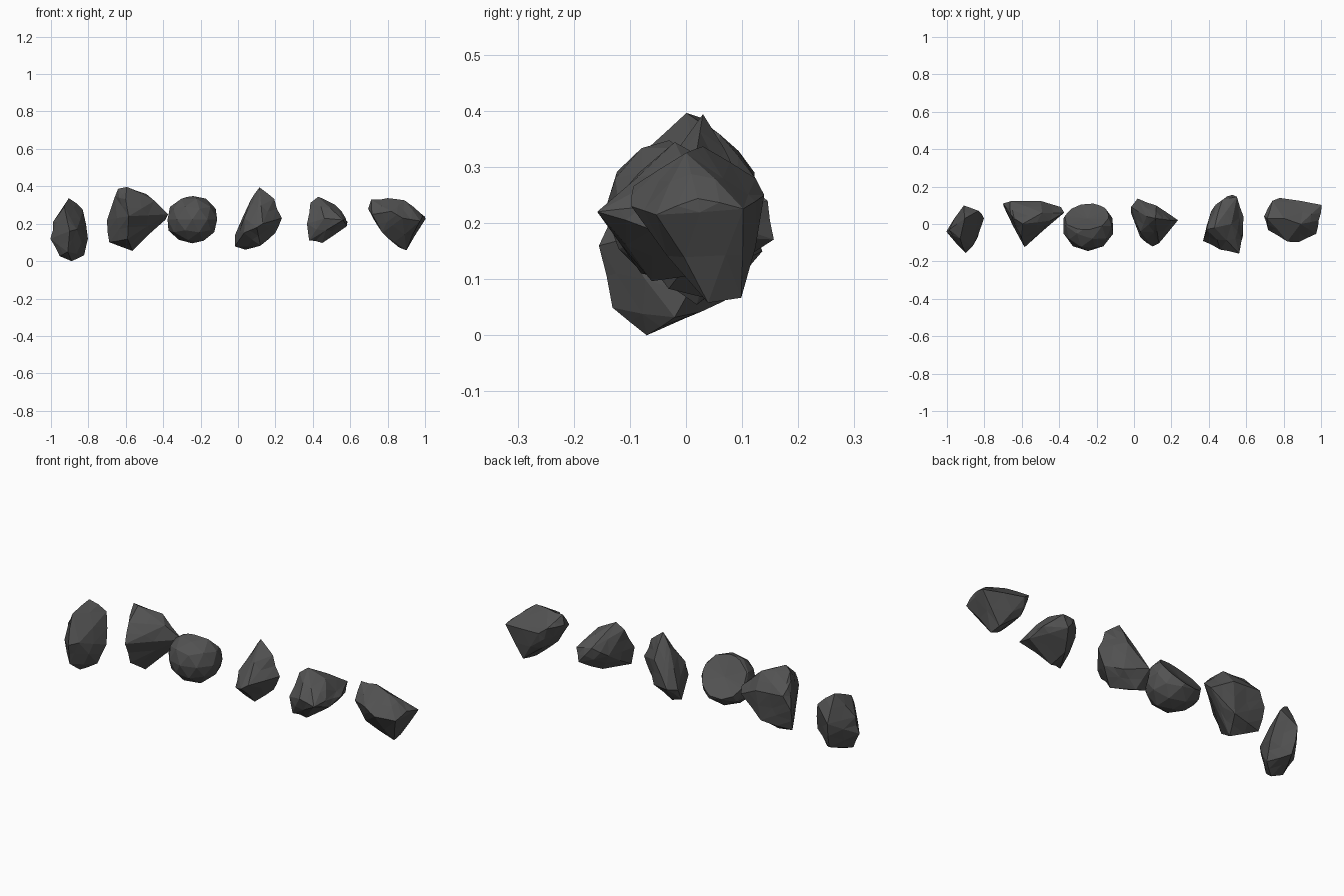
import bpy, bmesh, random
from mathutils import Vector

if "Cube" in bpy.data.objects:
    bpy.data.objects.remove(bpy.data.objects["Cube"])

random.seed(4)
stone = bpy.data.materials.new("dark_stone")
stone.diffuse_color = (0.085, 0.085, 0.085, 1)
stone.use_nodes = True
stone.node_tree.nodes["Principled BSDF"].inputs["Base Color"].default_value = stone.diffuse_color


def finish(bm, name):
    bmesh.ops.recalc_face_normals(bm, faces=bm.faces)
    mesh = bpy.data.meshes.new(name)
    bm.to_mesh(mesh)
    bm.free()
    mesh.materials.append(stone)
    bpy.context.collection.objects.link(bpy.data.objects.new(name, mesh))


def rock(name, corners, rough=0.004):
    """Chipped stone: hull over its corners, then slightly uneven facets."""
    bm = bmesh.new()
    for c in corners:
        bm.verts.new(c)
    bmesh.ops.convex_hull(bm, input=bm.verts)
    loose = [v for v in bm.verts if not v.link_faces]
    bmesh.ops.delete(bm, geom=loose, context='VERTS')
    old = set(bm.verts)
    edges = [e for e in bm.edges if e.calc_length() > 0.07]
    bmesh.ops.subdivide_edges(bm, edges=edges, cuts=1)
    bmesh.ops.triangulate(bm, faces=bm.faces)
    bm.normal_update()
    for v in bm.verts:
        if v not in old:
            v.co += v.normal * random.uniform(-rough, rough * 1.4)
    finish(bm, name)


# tall upright stone at the far left
rock("tall_rock", [
    (-.905, .03, .338), (-.93, -.08, .295), (-.83, .07, .275), (-.80, .03, .12),
    (-.82, -.02, .03), (-.89, -.07, 0), (-.95, -.06, .03), (-1, -.04, .12),
    (-.985, -.03, .21), (-.9, -.157, .16), (-.91, -.13, .05), (-.91, .10, .2),
    (-.9, .07, .06), (-.86, -.12, .17)])

# wedge with a flat back
rock("wedge_rock", [
    (-.595, 0, .40), (-.64, .03, .385), (-.49, .06, .36), (-.375, .06, .25),
    (-.39, .09, .22), (-.47, .08, .15), (-.565, .02, .06), (-.69, .08, .10),
    (-.70, .11, .22), (-.66, .05, .345), (-.66, .12, .29), (-.50, .125, .28),
    (-.585, -.125, .24), (-.59, -.07, .12), (-.52, .11, .12), (-.6, -.07, .33),
    (-.45, .02, .32)])

# round stone with one cleaved face
centre = Vector((-.245, -.01, .222))
n = Vector((-.1, .78, .6)).normalized()
bm = bmesh.new()
bmesh.ops.create_icosphere(bm, subdivisions=2, radius=0.137)
for v in bm.verts:
    v.co = v.co * random.uniform(.97, 1.02)
    v.co = Vector((v.co.x * 1.03, v.co.y, v.co.z * .95)) + centre
cut = bmesh.ops.bisect_plane(bm, geom=bm.verts[:] + bm.edges[:] + bm.faces[:],
                             plane_co=centre + n * .06,
                             plane_no=n, clear_outer=True)
rim = [g for g in cut["geom_cut"] if isinstance(g, bmesh.types.BMEdge)]
face = bmesh.ops.contextual_create(bm, geom=rim)["faces"]
dish = bmesh.ops.poke(bm, faces=face)
for v in dish["verts"]:
    v.co -= n * .012
finish(bm, "round_rock")

# leaning pointed stone
rock("leaning_rock", [
    (.115, .03, .39), (.19, .02, .33), (.23, .02, .23), (.2, .02, .15),
    (.12, -.03, .085), (.04, .06, .065), (-.015, .06, .08), (-.012, .09, .14),
    (.02, .135, .15), (.035, -.04, .23), (.07, .04, .325), (.12, .1, .27),
    (.13, -.1, .2), (.10, -.115, .18), (.03, -.07, .15), (.13, .08, .13)])

# long stone running front to back
rock("long_rock", [
    (.43, -.02, .345), (.39, -.03, .31), (.52, 0, .3), (.58, -.08, .23),
    (.58, -.06, .19), (.56, -.155, .22), (.46, -.14, .23), (.37, -.09, .2),
    (.38, -.08, .11), (.45, -.06, .1), (.46, .05, .11), (.53, .158, .17),
    (.55, .145, .24), (.58, .04, .21), (.41, .07, .2), (.47, .13, .25)])

# top-heavy stone at the far right
rock("top_heavy_rock", [
    (.715, .03, .325), (.74, .125, .28), (.70, .04, .28), (.72, -.03, .25),
    (.80, .03, .335), (.89, 0, .325), (.99, .02, .245), (1, .10, .225),
    (.78, .14, .25), (.9, .04, .06), (.9, .1, .065), (.86, .04, .07),
    (.88, -.1, .23), (.82, -.09, .265), (.77, -.02, .15), (.97, -.05, .215),
    (.78, .11, .16)])
